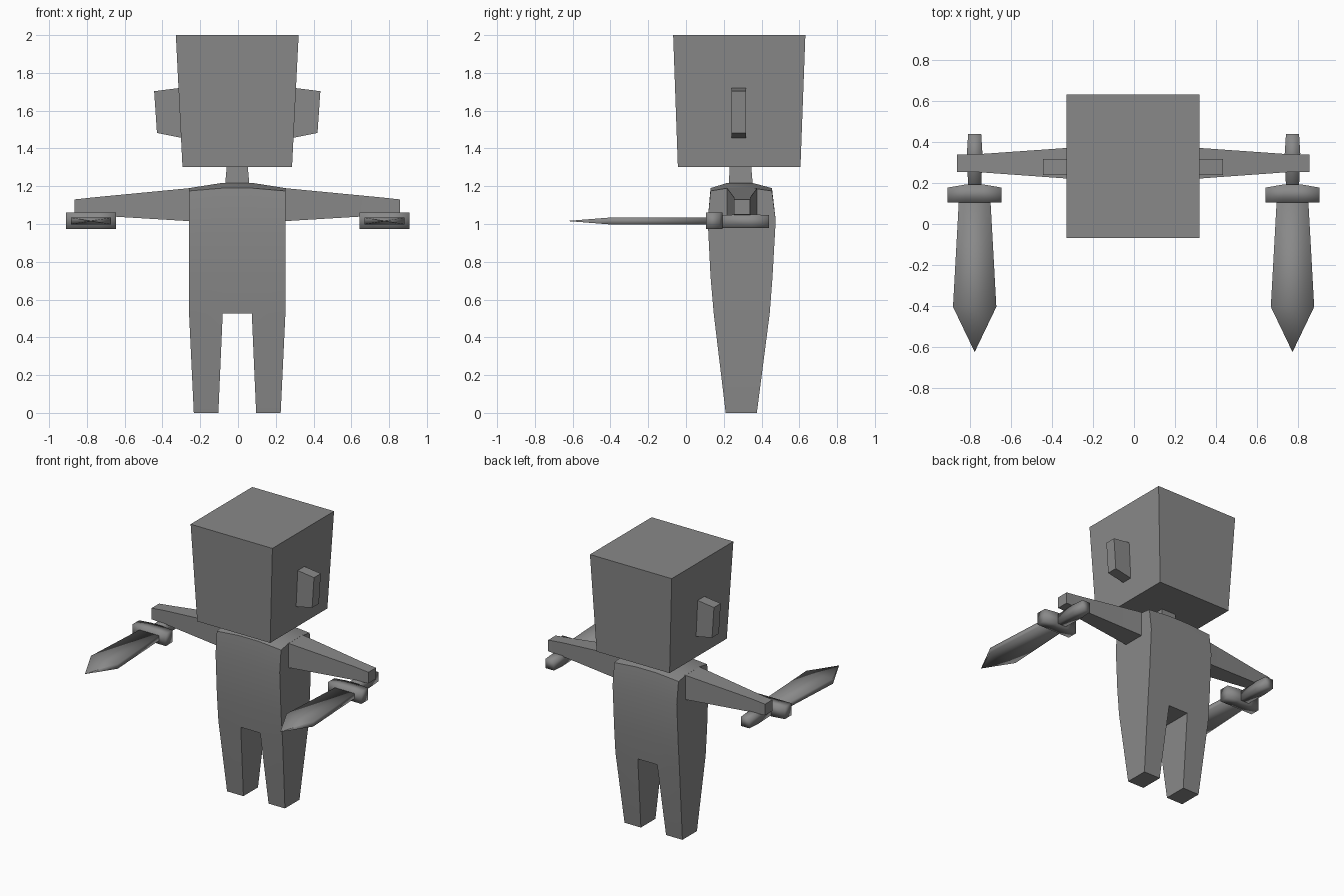
import bpy, bmesh, math

cube = bpy.data.objects.get("Cube")
if cube:
    bpy.data.objects.remove(cube, do_unlink=True)

grey = bpy.data.materials.new("plain grey")
grey.use_nodes = True
grey.diffuse_color = (0.25, 0.25, 0.25, 1)
grey.node_tree.nodes["Principled BSDF"].inputs["Base Color"].default_value = grey.diffuse_color

CX = -0.004   # middle of the figure
CY = 0.285    # depth of the arms and spine


def finish(name, bm, angle):
    """Turn a bmesh into a shaded object."""
    bmesh.ops.remove_doubles(bm, verts=bm.verts, dist=0.0005)
    bmesh.ops.recalc_face_normals(bm, faces=bm.faces)
    mesh = bpy.data.meshes.new(name)
    bm.to_mesh(mesh)
    bm.free()
    mesh.materials.append(grey)
    ob = bpy.data.objects.new(name, mesh)
    bpy.context.collection.objects.link(ob)
    bpy.ops.object.select_all(action='DESELECT')
    ob.select_set(True)
    bpy.context.view_layer.objects.active = ob
    bpy.ops.object.shade_smooth_by_angle(angle=math.radians(angle))
    return ob


def loft(name, axis, sections, angle=20):
    """Skin rectangles along an axis: (position, a0, a1, b0, b1)."""
    bm = bmesh.new()
    rings = []
    for p, a0, a1, b0, b1 in sections:
        ring = []
        for a, b in ((a0, b0), (a1, b0), (a1, b1), (a0, b1)):
            co = [a, b]
            co.insert(axis, p)
            ring.append(bm.verts.new(co))
        rings.append(ring)
    for r, s in zip(rings, rings[1:]):
        for i in range(4):
            j = (i + 1) % 4
            bm.faces.new((r[i], r[j], s[j], s[i]))
    bm.faces.new(rings[0])
    bm.faces.new(rings[-1])
    bmesh.ops.dissolve_degenerate(bm, dist=0.0005, edges=bm.edges)
    return finish(name, bm, angle)


# Body and legs in one skin: outer x, inner x, outer z, inner z, front y, back y
rows = [
    (0.23, 0.10, 0, 0, 0.21, 0.375),
    (0.255, 0.077, 0.525, 0.525, 0.147, 0.443),
    (0.255, 0.077, 0.72, 0.72, 0.13, 0.458),
    (0.255, 0.077, 1.02, 1.02, 0.115, 0.475),
    (0.255, 0.077, 1.175, 1.19, 0.13, 0.455),
    (0.255, 0.077, 1.19, 1.218, 0.22, 0.35),
]
bm = bmesh.new()
grid = []
for xo, xi, zo, zi, y0, y1 in rows:
    cols = ((-xo, zo), (-xi, zi), (xi, zi), (xo, zo))
    grid.append([[bm.verts.new((CX + x, y, z)) for x, z in cols] for y in (y0, y1)])
for k, (low, high) in enumerate(zip(grid, grid[1:])):
    for side in (0, 1):
        for c in range(3):
            if k > 0 or c != 1:      # gap between the legs
                bm.faces.new((low[side][c], low[side][c + 1], high[side][c + 1], high[side][c]))
    for c in ((0, 1, 2, 3) if k == 0 else (0, 3)):
        bm.faces.new((low[0][c], low[1][c], high[1][c], high[0][c]))
for row, spans in ((0, (0, 2)), (1, (1,)), (len(rows) - 1, (0, 1, 2))):
    f, b = grid[row]
    for c in spans:                  # soles, crotch, shoulders
        bm.faces.new((f[c], f[c + 1], b[c + 1], b[c]))
finish("body_and_legs", bm, 20)

# Neck and head
loft("neck", 2, [(1.19, CX - 0.066, CX + 0.066, 0.225, 0.355),
                 (1.31, CX - 0.055, CX + 0.055, 0.232, 0.345)])
loft("head", 2, [(1.302, CX - 0.29, CX + 0.29, -0.043, 0.606),
                 (2.0, CX - 0.325, CX + 0.325, -0.068, 0.632)])

for side, s in (("left", 1), ("right", -1)):
    # Ear
    loft(side + "_ear", 0, [(CX + s * 0.29, 0.24, 0.317, 1.455, 1.722),
                            (CX + s * 0.422, 0.24, 0.317, 1.482, 1.60),
                            (CX + s * 0.425, 0.24, 0.317, 1.482, 1.703)][::2])
    for v in bpy.context.object.data.vertices:   # ear leans outward at the top
        if abs(v.co.x - CX) > 0.4 and v.co.z > 1.6:
            v.co.x += s * 0.015
    # Arm
    loft(side + "_arm", 0, [(CX + s * 0.25, 0.217, 0.377, 1.015, 1.19),
                            (CX + s * 0.75, 0.253, 0.342, 1.045, 1.142),
                            (CX + s * 0.862, 0.255, 0.34, 1.05, 1.13)])

    # Short sword: grip, guard and blade along y
    x = s * 0.777 - 0.002

    def bar(y, w, z0, z1):
        return (y, x - w, x + w, z0, z1)

    def along_y(name, secs):
        return loft(name, 1, secs, 100)

    along_y(side + "_sword_grip", [bar(0.44, 0.032, 0.98, 1.048),
                                   bar(0.345, 0.038, 0.978, 1.05),
                                   bar(0.15, 0.031, 0.98, 1.048)])
    loft(side + "_sword_guard", 0, [(x - 0.132, 0.105, 0.178, 0.973, 1.06),
                                    (x - 0.045, 0.105, 0.193, 0.973, 1.06),
                                    (x + 0.045, 0.105, 0.193, 0.973, 1.06),
                                    (x + 0.132, 0.105, 0.178, 0.973, 1.06)], 100)
    along_y(side + "_sword_blade", [bar(0.12, 0.077, 0.998, 1.034),
                                    bar(-0.405, 0.106, 0.998, 1.034),
                                    bar(-0.625, 0.0005, 1.0155, 1.0165)])
